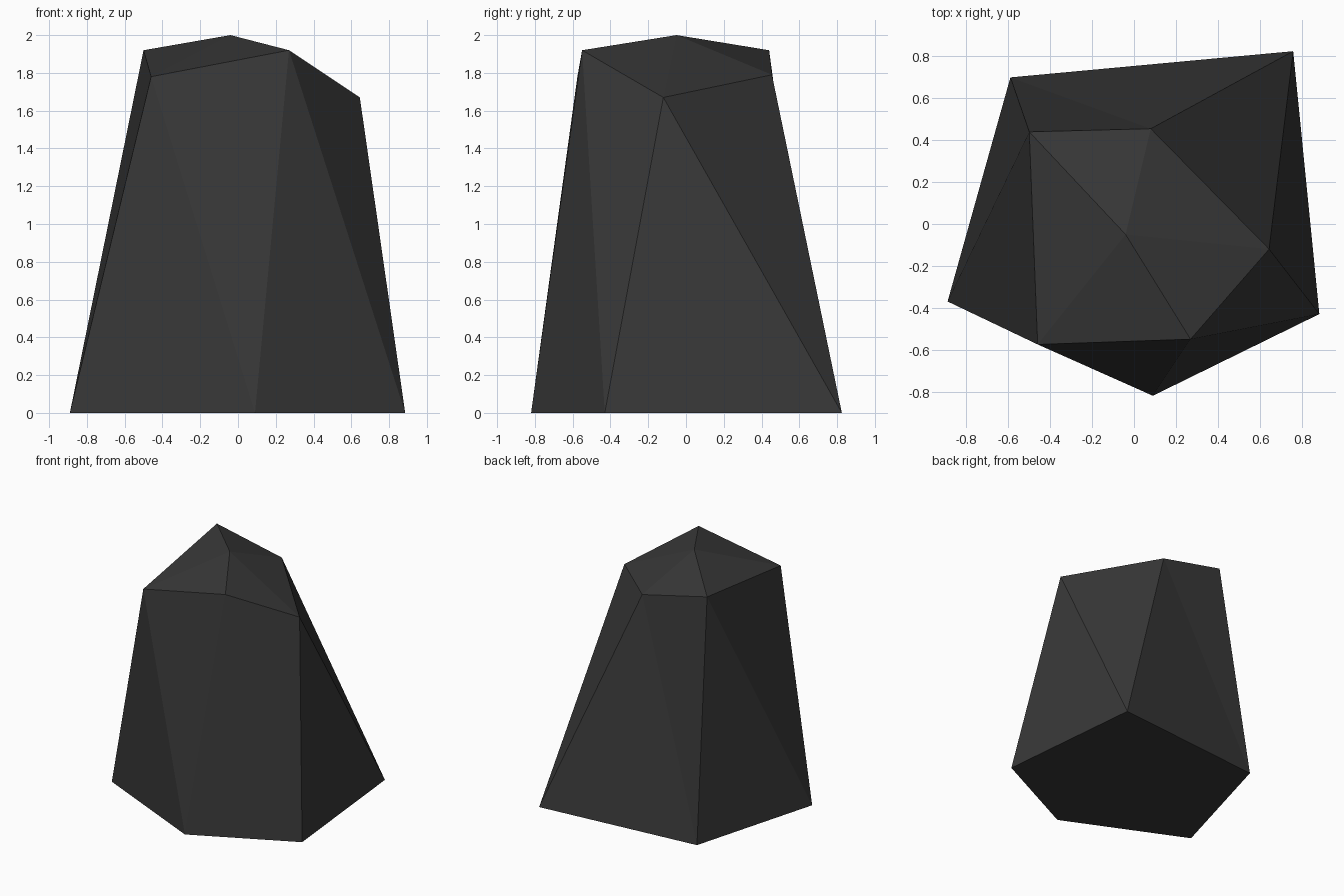
import bpy, bmesh

if "Cube" in bpy.data.objects:
    bpy.data.objects.remove(bpy.data.objects["Cube"])

# Material
stone = bpy.data.materials.new("dark stone")
stone.diffuse_color = (0.04, 0.04, 0.04, 1)
stone.use_nodes = True
stone.node_tree.nodes["Principled BSDF"].inputs["Base Color"].default_value = stone.diffuse_color

# Profiles: five-sided foot, tilted five-sided shoulder, peak
foot = [(-.89, -.37, 0), (.09, -.82, 0), (.885, -.43, 0), (.76, .825, 0), (-.59, .70, 0)]
shoulder = [(-.46, -.575, 1.78), (.27, -.55, 1.92), (.645, -.12, 1.67),
            (.08, .455, 1.79), (-.50, .44, 1.92)]
peak = (-.04, -.05, 2.0)

bm = bmesh.new()
low = [bm.verts.new(p) for p in foot]
high = [bm.verts.new(p) for p in shoulder]
tip = bm.verts.new(peak)

# Facets around the sides and the cap
bm.faces.new(low[::-1])
for i in range(5):
    j = (i + 1) % 5
    bm.faces.new((low[i], low[j], high[i]))
    bm.faces.new((high[i], low[j], high[j]))
    bm.faces.new((high[i], high[j], tip))
bmesh.ops.recalc_face_normals(bm, faces=bm.faces)

mesh = bpy.data.meshes.new("rock")
bm.to_mesh(mesh)
bm.free()
mesh.materials.append(stone)
rock = bpy.data.objects.new("rock", mesh)
bpy.context.collection.objects.link(rock)
